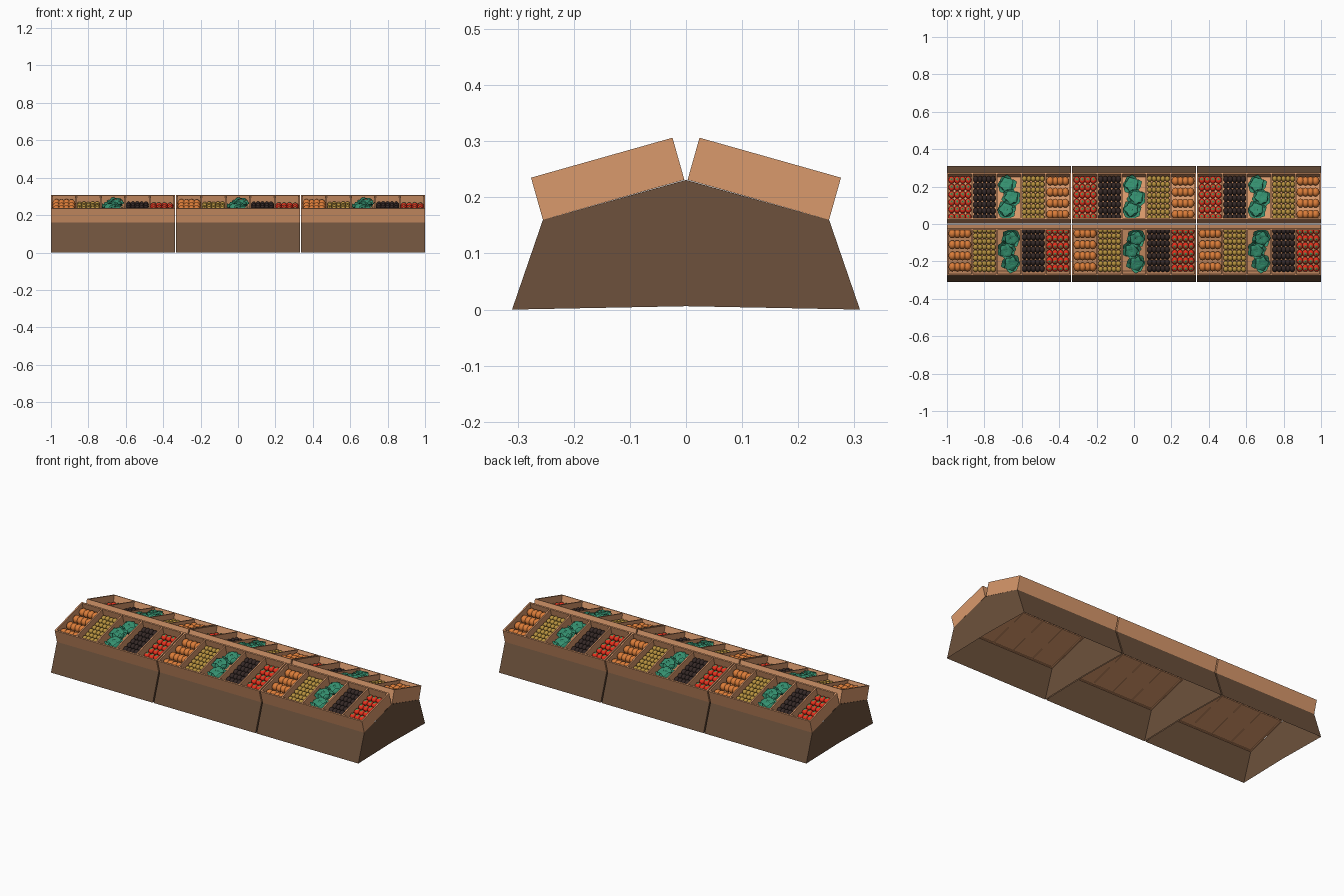
import bpy, bmesh, math, random
from mathutils import Matrix, Vector

if "Cube" in bpy.data.objects:
    bpy.data.objects.remove(bpy.data.objects["Cube"])

random.seed(4)


def material(name, rgb):
    m = bpy.data.materials.new(name)
    m.diffuse_color = (*rgb, 1)
    m.use_nodes = True
    m.node_tree.nodes["Principled BSDF"].inputs["Base Color"].default_value = m.diffuse_color
    return m


BROWN = material("dark wood", (0.155, 0.083, 0.045))
TAN = material("light wood", (0.70, 0.32, 0.15))
ORANGE = material("orange peel", (0.70, 0.20, 0.04))
YELLOW = material("olive yellow", (0.48, 0.29, 0.05))
GREEN = material("leaf green", (0.035, 0.28, 0.16))
DARK = material("dark purple brown", (0.036, 0.022, 0.020))
RED = material("tomato red", (0.85, 0.03, 0.012))
STEM = material("stem green", (0.10, 0.30, 0.10))

HALF = 0.331                 # half the width of one stall unit
LEN, DEEP = 0.262, 0.078     # tray length up the slope, tray depth
T = 0.008                    # board thickness
FLOOR = 0.016
PITCH = (2 * HALF - T) / 5   # compartment spacing


def finish(bm, name, mats):
    me = bpy.data.meshes.new(name)
    bm.to_mesh(me)
    bm.free()
    for m in mats:
        me.materials.append(m)
    return me


def place(me, name, matrix):
    ob = bpy.data.objects.new(name, me)
    bpy.context.collection.objects.link(ob)
    ob.matrix_world = matrix
    return ob


def box(bm, x0, x1, y0, y1, z0, z1):
    m = Matrix.Translation(((x0 + x1) / 2, (y0 + y1) / 2, (z0 + z1) / 2))
    bmesh.ops.create_cube(bm, size=1, matrix=m @ Matrix.Diagonal((x1 - x0, y1 - y0, z1 - z0, 1)))


# hollow base with sloping front and back, open below
def base_mesh():
    bm = bmesh.new()
    prof = [(-0.31, 0), (-0.255, 0.16), (0, 0.231), (0.255, 0.16), (0.31, 0), (0, 0.006)]
    l, r = [[bm.verts.new((x, y, z)) for y, z in prof] for x in (-HALF, HALF)]
    bm.faces.new(l[::-1])
    bm.faces.new(r)
    for i in (0, 3):
        bm.faces.new((l[i], r[i], r[i + 1], l[i + 1]))
    bmesh.ops.recalc_face_normals(bm, faces=bm.faces[:])
    return finish(bm, "base", [BROWN])


# tilted tray: floor, four walls, four dividers
def tray_mesh():
    bm = bmesh.new()
    box(bm, -HALF + T, HALF - T, T, LEN - T, FLOOR - 0.012, FLOOR)
    box(bm, -HALF, HALF, 0, T, 0, DEEP)
    box(bm, -HALF, HALF, LEN - T, LEN, 0, DEEP)
    for s in (-1, 1):
        a, b = sorted((s * HALF, s * (HALF - T)))
        box(bm, a, b, T, LEN - T, 0, DEEP)
    for i in range(1, 5):
        x = -HALF + T / 2 + i * PITCH
        box(bm, x - T / 2, x + T / 2, T, LEN - T, 0.002, DEEP - 0.003)
    return finish(bm, "tray", [TAN])


# rows of rounded produce filling one compartment
def produce_mesh(name, mat, cols, rows, size, top, stem=False, point=0):
    bm = bmesh.new()
    w, d = PITCH - T, LEN - 2 * T
    rx, ry, rz = size
    for i in range(cols):
        for j in range(rows):
            x = -w / 2 + rx + i * (w - 2 * rx) / (cols - 1)
            y = T + (j + 0.5) * d / rows
            z = top - rz - random.uniform(0, 0.003)
            m = Matrix.Translation((x, y, z))
            v = bmesh.ops.create_uvsphere(bm, u_segments=12, v_segments=8, radius=1)["verts"]
            for p in v:
                k = 1 - point * max(0, p.co.z)
                p.co = m @ Vector((p.co.x * rx * k, p.co.y * ry * k, p.co.z * rz))
            if stem:   # five pointed leaf star on top
                c = bm.verts.new((x, y, z + rz + 0.003))
                ring = []
                for k in range(10):
                    r = 0.012 if k % 2 else 0.005
                    a = k * math.pi / 5
                    ring.append(bm.verts.new((x + r * math.cos(a), y + r * math.sin(a),
                                              z + rz - (0.001 if k % 2 else -0.001))))
                for k in range(10):
                    bm.faces.new((c, ring[k], ring[(k + 1) % 10])).material_index = 1
    for f in bm.faces:
        f.smooth = f.material_index == 0
    return finish(bm, name, [mat, STEM] if stem else [mat])


# leafy head: core ball wrapped in broad, pointed, spreading leaves
def lettuce_mesh():
    bm = bmesh.new()
    for x, y in ((0.014, 0.204), (-0.014, 0.135), (0.012, 0.062)):
        c = Vector((x, y, FLOOR + 0.027))
        bmesh.ops.create_icosphere(bm, subdivisions=2, radius=0.034,
                                   matrix=Matrix.Translation(c) @ Matrix.Diagonal((1, 1, 0.75, 1)))
        for k in range(12):
            low = k < 7
            yaw = k * math.tau / (7 if low else 5) + random.uniform(-.3, .3)
            m = Matrix.Translation(c) @ Matrix.Rotation(yaw, 4, 'Z')
            size = random.uniform(0.9, 1.1)
            grid = []
            for i in range(5):
                t = i / 4
                if low:    # outer leaves spread sideways
                    r, z = 0.022 + 0.031 * t * size, -0.006 + 0.020 * t
                else:      # inner leaves stand over the core
                    r, z = 0.006 + 0.033 * t * size, 0.029 - 0.018 * t * t + 0.010 * t
                wid = (0.024 if low else 0.020) * math.sin(math.pi * (0.25 + 0.72 * t))
                row = []
                for q in (-1, 0, 1):
                    lift = abs(q) * random.uniform(-0.004, 0.005)
                    p = m @ Vector((r, q * wid, z + lift))
                    p.x = max(-0.06, min(0.06, p.x))
                    p.y = max(T + 0.001, min(LEN - T - 0.001, p.y))
                    row.append(bm.verts.new(p))
                grid.append(row)
            for i in range(4):
                for q in range(2):
                    bm.faces.new((grid[i][q], grid[i + 1][q], grid[i + 1][q + 1], grid[i][q + 1]))
    for f in bm.faces:
        f.smooth = True
    return finish(bm, "lettuce", [GREEN])


base = base_mesh()
tray = tray_mesh()
contents = (
    produce_mesh("oranges", ORANGE, 4, 4, (0.021, 0.0245, 0.022), 0.067),
    produce_mesh("yellow_fruit", YELLOW, 5, 8, (0.0140, 0.0155, 0.015), 0.050),
    lettuce_mesh(),
    produce_mesh("dark_fruit", DARK, 5, 7, (0.0150, 0.0185, 0.017), 0.051, point=0.15),
    produce_mesh("tomatoes", RED, 4, 6, (0.0170, 0.0205, 0.015), 0.045, stem=True))

# three units, each with a front and a back tray
tilt = math.atan2(0.072, 0.255)
for n, cx in enumerate((-1 + HALF, 0, 1 - HALF), 1):
    place(base, f"base_{n}", Matrix.Translation((cx, 0, 0)))
    for side, label in ((1, "front"), (-1, "back")):
        turn = 0 if side == 1 else math.pi
        m = (Matrix.Translation((cx, 0, 0)) @ Matrix.Rotation(turn, 4, 'Z')
             @ Matrix.Translation((0, -0.255, 0.16)) @ Matrix.Rotation(tilt, 4, 'X'))
        place(tray, f"tray_{label}_{n}", m)
        for i, me in enumerate(contents):
            place(me, f"{me.name}_{label}_{n}", m @ Matrix.Translation(((i - 2) * PITCH, 0, 0)))
